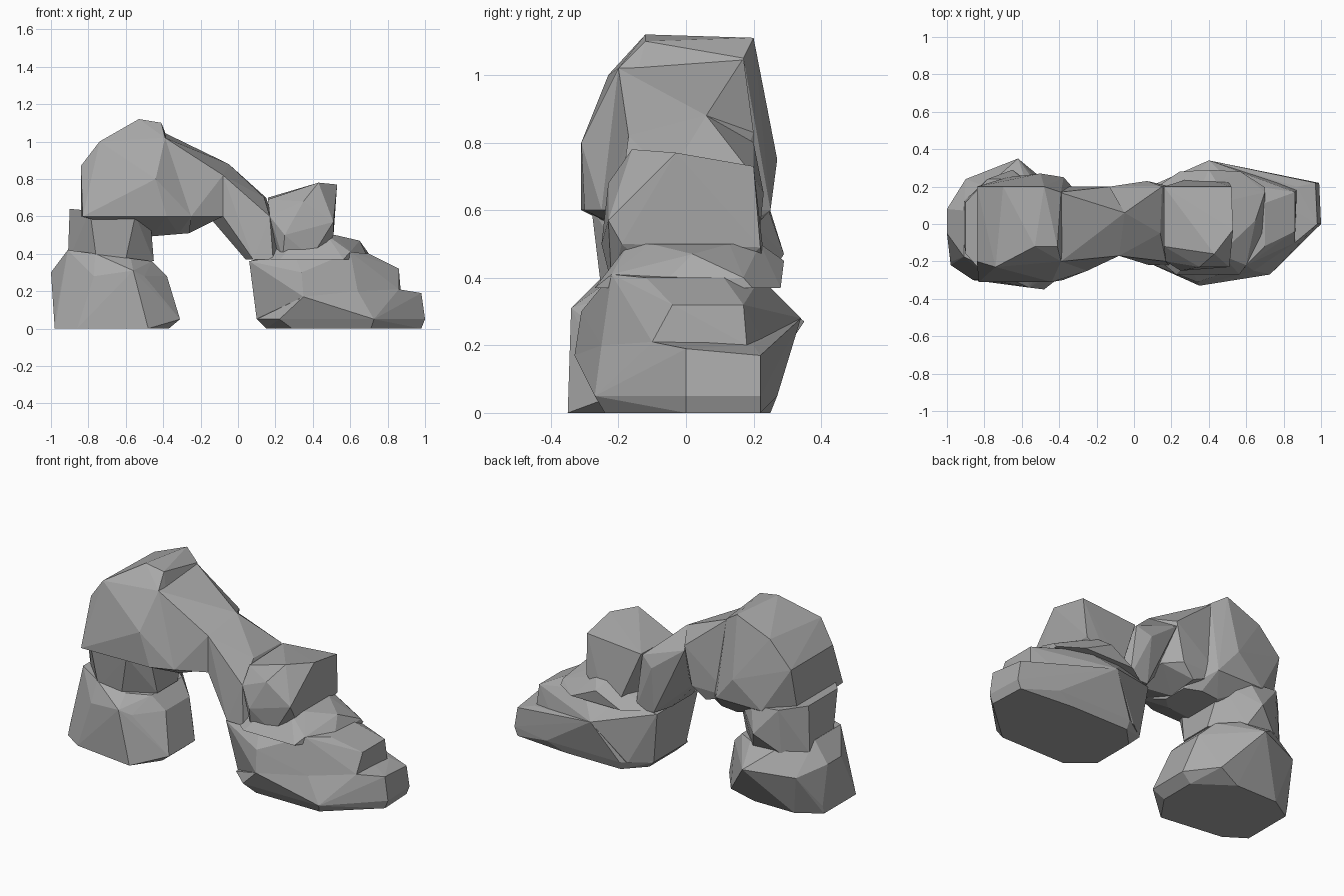
import bpy
import bmesh
import random

random.seed(4)

# Remove the default object
default_object = bpy.data.objects.get("Cube")
if default_object:
    bpy.data.objects.remove(default_object, do_unlink=True)

# Single stone colour
stone = bpy.data.materials.new("grey stone")
stone.use_nodes = True
stone_colour = (0.4, 0.4, 0.4, 1)
stone.diffuse_color = stone_colour
stone.node_tree.nodes["Principled BSDF"].inputs["Base Color"].default_value = stone_colour


def layer(left, right, front, back, height, rise=0):
    """Eight-sided slice of rock with unevenly chipped corners, tilted by rise along x."""
    corners = []
    for near_x, far_x in ((left, right), (right, left)):
        for near_y, far_y in ((front, back), (back, front)):
            chip_x = near_x + (far_x - near_x) * random.uniform(0.15, 0.35)
            chip_y = near_y + (far_y - near_y) * random.uniform(0.15, 0.35)
            for x, y in ((chip_x, near_y), (near_x, chip_y)):
                corners.append((x, y, height + rise * (x - left) / (right - left)))
    return corners


def boulder(name, layers, peaks):
    """Wrap a flat-faceted convex rock around stacked slices and protruding peaks."""
    bm = bmesh.new()
    for corner in sum(layers, list(peaks)):
        bm.verts.new(corner)
    result = bmesh.ops.convex_hull(bm, input=bm.verts[:])
    inner = {item for key in ("geom_interior", "geom_unused")
             for item in result[key] if isinstance(item, bmesh.types.BMVert)}
    bmesh.ops.delete(bm, geom=list(inner), context="VERTS")
    bmesh.ops.recalc_face_normals(bm, faces=bm.faces[:])
    mesh = bpy.data.meshes.new(name)
    bm.to_mesh(mesh)
    bm.free()
    mesh.materials.append(stone)
    rock = bpy.data.objects.new(name, mesh)
    bpy.context.scene.collection.objects.link(rock)


# Left-hand pillar: foot, waist and tall shoulder
boulder("pillar_foot", layers=[
    layer(left=-.98, right=-.37, front=-.3, back=.17, height=0),
    layer(left=-.98, right=-.31, front=-.3, back=.2, height=.05),
    layer(left=-.95, right=-.38, front=-.3, back=.26, height=.28),
    layer(left=-.91, right=-.46, front=-.25, back=.2, height=.42, rise=-.06),
], peaks=[
    (-.48, -.35, 0), (-.56, -.34, .31), (-.9, -.24, .1),
    (-1, -.05, .3), (-1, .08, .3), (-.62, .35, .27), (-.9, .24, .25),
])
boulder("pillar_waist", layers=[
    layer(left=-.91, right=-.45, front=-.25, back=.22, height=.36),
    layer(left=-.9, right=-.47, front=-.28, back=.24, height=.64, rise=-.04),
], peaks=[(-.65, .29, .47)])
boulder("pillar_shoulder", layers=[
    layer(left=-.5, right=-.26, front=-.1, back=.15, height=.49, rise=.02),
    layer(left=-.84, right=-.25, front=-.3, back=.25, height=.6),
], peaks=[
    (-.83, -.31, .6), (-.47, -.28, .6), (-.25, -.25, .6),
    (-.44, -.31, .8), (-.5, .27, .75), (-.84, -.2, .87), (-.84, .2, .87),
    (-.74, -.23, 1), (-.7, .2, 1.02), (-.39, -.2, 1.02), (-.39, .17, 1.05),
    (-.53, -.12, 1.12), (-.48, .2, 1.11), (-.41, -.12, 1.1),
])

# Sloping span of the arch
boulder("arch_span", layers=[
    layer(left=-.5, right=-.1, front=-.2, back=.2, height=.6),
], peaks=[
    (-.39, -.2, 1.02), (-.4, .17, 1.05), (-.25, -.25, .6), (-.26, 0, .51),
    (-.26, .18, .53), (-.13, .2, .83), (-.05, .06, .88),
    (-.08, -.17, .82), (-.08, -.17, .6), (-.14, 0, .58),
])
boulder("arch_neck", layers=[
    layer(left=.04, right=.26, front=-.22, back=.2, height=.37),
], peaks=[
    (-.08, -.17, .82), (-.08, -.17, .6), (-.05, .06, .88), (-.13, .2, .8),
    (-.14, 0, .58), (.14, -.05, .7), (.17, -.2, .6), (.07, .23, .65), (.15, .2, .7),
])

# Low outcrop: knob, ledge, heavy base and long flat foot tapering to a toe
boulder("outcrop_knob", layers=[
    layer(left=.2, right=.45, front=-.22, back=.24, height=.38),
], peaks=[
    (.16, -.12, .69), (.16, .2, .7), (.17, -.2, .6), (.35, -.23, .68),
    (.43, -.16, .78), (.53, -.03, .77), (.52, .2, .73), (.51, -.23, .57),
    (.25, -.25, .5), (.51, -.19, .5), (.51, .22, .49),
])
boulder("outcrop_ledge", layers=[
    layer(left=.1, right=.7, front=-.27, back=.28, height=.37),
    layer(left=.3, right=.52, front=-.17, back=.22, height=.5),
], peaks=[(.6, -.22, .41), (.6, 0, .46), (.65, .02, .47), (.7, .17, .4), (.4, .29, .45)])
boulder("outcrop_base", layers=[
    layer(left=.1, right=.8, front=-.22, back=.25, height=.05),
    layer(left=.2, right=.7, front=-.22, back=.22, height=.4),
], peaks=[
    (.06, -.2, .36), (.06, .19, .36), (.35, -.33, .17), (.34, -.31, .3),
    (.64, -.25, .2), (.6, -.22, .41), (.4, .34, .28), (.65, .28, .11),
    (.86, -.1, .21), (.86, -.04, .32), (.86, .17, .32), (.87, .18, .2),
])
boulder("outcrop_toe", layers=[
    layer(left=.15, right=.85, front=-.24, back=.25, height=0),
    layer(left=.1, right=.88, front=-.27, back=.27, height=.05),
], peaks=[
    (.35, -.33, .17), (.64, -.25, .2), (.4, .34, .28), (.65, .28, .11),
    (.86, -.1, .21), (.87, .2, .2), (.98, 0, .19), (.97, .22, .17),
    (1, 0, .05), (.99, .22, .05), (.98, 0, 0), (.97, .22, 0),
])
